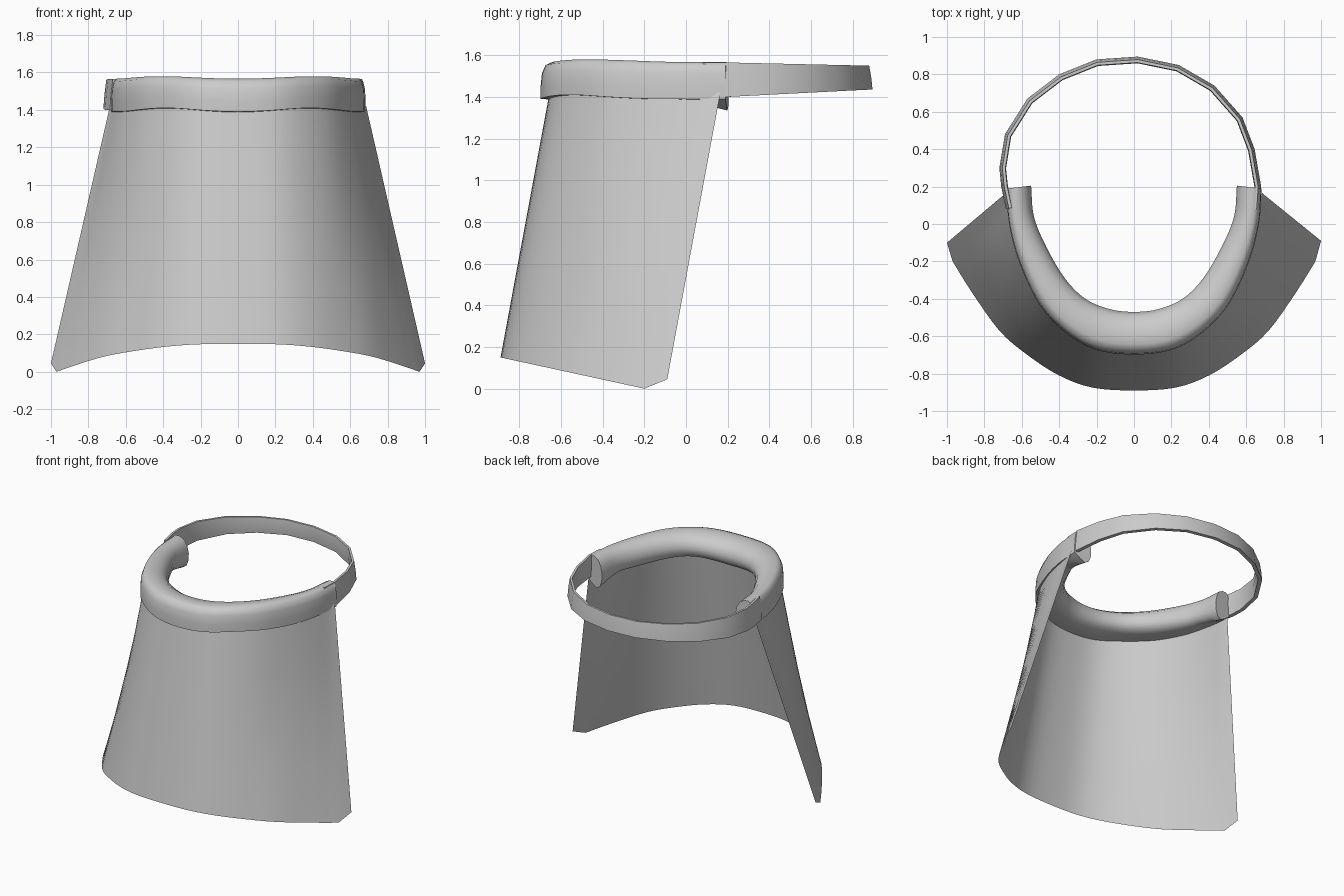
import bpy, bmesh, math
from mathutils import Vector

if "Cube" in bpy.data.objects:
    bpy.data.objects.remove(bpy.data.objects["Cube"])


def material(name, value):
    m = bpy.data.materials.new(name)
    m.diffuse_color = (value, value, value, 1)
    m.use_nodes = True
    m.node_tree.nodes["Principled BSDF"].inputs["Base Color"].default_value = m.diffuse_color
    return m


GREY = material("light grey", 0.6)


def spline(points, steps):
    """Smooth curve through the points."""
    p = [Vector(q) for q in points]
    p = [2 * p[0] - p[1]] + p + [2 * p[-1] - p[-2]]
    out = []
    for i in range(1, len(p) - 2):
        a, b, c, d = p[i - 1:i + 3]
        for s in range(steps):
            t = s / steps
            out.append(0.5 * (2 * b + (c - a) * t + (2 * a - 5 * b + 4 * c - d) * t * t
                              + (3 * b - a - 3 * c + d) * t ** 3))
    return out + [p[-2]]


def mirrored(half):
    """Half outline (right end to front centre) continued to the left."""
    return half + [(-q[0],) + tuple(q[1:]) for q in reversed(half[:-1])]


def loft(name, rings, closed, angle):
    bm = bmesh.new()
    rows = [[bm.verts.new(v) for v in ring] for ring in rings]
    n = len(rows[0])
    for a, b in zip(rows, rows[1:]):
        for i in range(n if closed else n - 1):
            j = (i + 1) % n
            bm.faces.new((a[i], a[j], b[j], b[i]))
    if closed:
        bm.faces.new(rows[0])
        bm.faces.new(rows[-1])
    bmesh.ops.recalc_face_normals(bm, faces=bm.faces)
    me = bpy.data.meshes.new(name)
    bm.to_mesh(me)
    bm.free()
    me.materials.append(GREY)
    ob = bpy.data.objects.new(name, me)
    bpy.context.collection.objects.link(ob)
    bpy.context.view_layer.objects.active = ob
    ob.select_set(True)
    bpy.ops.object.shade_smooth_by_angle(angle=math.radians(angle))
    ob.select_set(False)


# Forehead pad: rounded section swept between an outer and an inner outline
outer = spline(mirrored([(.675, .19), (.66, 0), (.605, -.2), (.5, -.42), (.36, -.57),
                         (.2, -.66), (0, -.685)]), 5)
inner = spline(mirrored([(.55, .205), (.535, .04), (.47, -.12), (.37, -.29), (.26, -.4),
                         (.13, -.455), (0, -.47)]), 5)
# (share of the width from the outside, share of the height)
section = [(-.06, .03), (-.06, .35), (-.03, .7), (.05, .92), (.2, 1), (.45, .99), (.7, .92),
           (.9, .75), (1, .5), (.97, .25), (.85, .08), (.6, 0), (.3, 0)]
rings = []
for k, (o, i) in enumerate(zip(outer, inner)):
    side = abs(2 * k / (len(outer) - 1) - 1)          # 0 at the front, 1 at the ends
    top = 1.567 + .013 * math.sin(math.pi * min(1, side * 1.2)) ** 2
    low = 1.385 + .02 * math.sin(math.pi * min(1, side * 1.4)) ** 2
    drop = .05 * max(0, (side - .8) / .2)             # inner edge hangs lower at the ends
    rings.append([(*(o + (i - o) * u), low + (top - low) * v - drop * min(1, max(0, u * 2)) * (1 - v))
                  for u, v in section])
loft("forehead_pad", rings, True, 50)

# Head strap: thin band around the back, narrowing in height
strap = [(.672, .08), (.68, .2), (.645, .4), (.58, .57), (.43, .74), (.24, .85), (.02, .895), (-.2, .88),
         (-.4, .8), (-.57, .67), (-.69, .48), (-.72, .3), (-.71, .2), (-.685, .08)]
rings = []
for k, q in enumerate(strap):
    p = Vector(q)
    t = (Vector(strap[min(k + 1, len(strap) - 1)]) - Vector(strap[max(k - 1, 0)])).normalized()
    n = Vector((-t.y, t.x))                           # towards the inside
    f = min(1, max(0, (p.y - .2) / .68))
    low, top = 1.4 + .035 * f, 1.565 - .015 * f
    rings.append([(*(p + n * d), low + (top - low) * v) for d, v in
                  [(0, 0), (.006, .5), (.016, 1), (.032, 1), (.036, .5), (.028, 0)]])
loft("head_strap", rings, True, 40)

# Visor: curved sheet flaring from the pad to a slanted lower edge
upper = [(.675, .13), (.645, -.04), (.6, -.2), (.5, -.405), (.36, -.55), (.2, -.635), (0, -.655)]
lower = [(.97, -.2), (.87, -.36), (.72, -.57), (.57, -.7), (.4, -.81), (.22, -.875), (0, -.89)]
tops = [(p.x, p.y, 1.42) for p in spline(mirrored(upper), 4)]
bottoms = [(p.x, p.y, max(0, -.217 * (p.y + .2))) for p in spline(mirrored(lower), 4)]
tops = [(.685, .165, 1.42)] + tops + [(-.685, .165, 1.42)]
bottoms = [(1, -.09, .045)] + bottoms + [(-1, -.1, .045)]
rings = [[Vector(a).lerp(Vector(b), s / 4) for s in range(5)] for a, b in zip(tops, bottoms)]
loft("visor", rings, False, 40)
